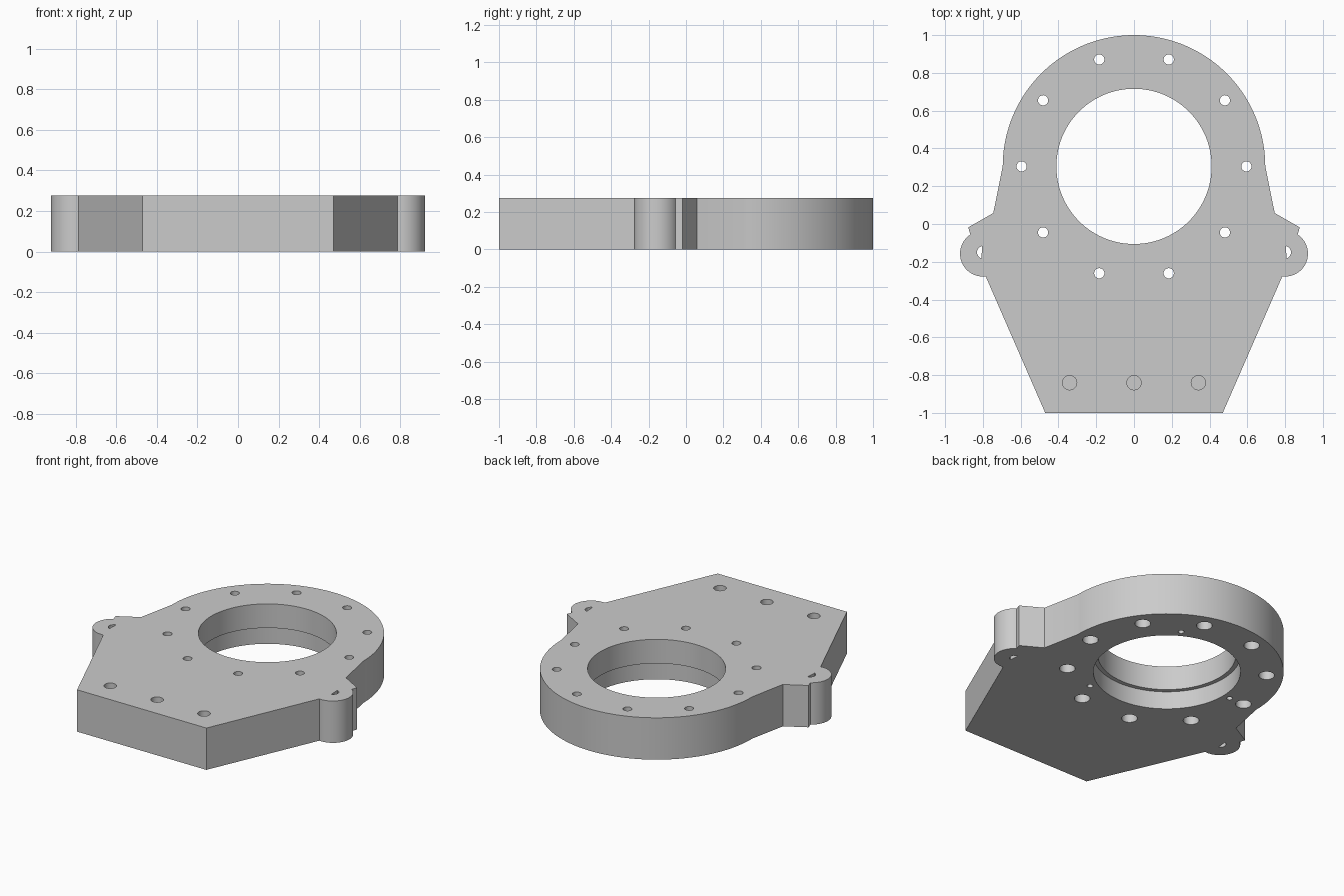
import bpy, bmesh
from math import sin, cos, radians

cube = bpy.data.objects.get("Cube")
if cube:
    bpy.data.objects.remove(cube, do_unlink=True)

H = 0.275            # plate thickness
CY = 0.305           # y of the bore centre
PAD = 0.05           # cutter overshoot past the faces

grey = bpy.data.materials.new("plain grey")
grey.use_nodes = True
grey.diffuse_color = (0.6, 0.6, 0.6, 1)
grey.node_tree.nodes["Principled BSDF"].inputs["Base Color"].default_value = (0.6, 0.6, 0.6, 1)


def arc(cx, cy, r, a0, a1, n):
    """Points along an arc, angles in degrees, both ends included."""
    angles = [radians(a0 + (a1 - a0) * i / n) for i in range(n + 1)]
    return [(cx + r * cos(a), cy + r * sin(a)) for a in angles]


def prism(bm, points, z0, z1):
    """Closed upright prism over a counter-clockwise outline."""
    low = [bm.verts.new((x, y, z0)) for x, y in points]
    top = [bm.verts.new((x, y, z1)) for x, y in points]
    bm.faces.new(low[::-1])
    bm.faces.new(top)
    n = len(points)
    for i in range(n):
        j = (i + 1) % n
        bm.faces.new((low[i], low[j], top[j], top[i]))


def drill(bm, x, y, steps, n=32):
    """Stepped round cutter; steps are (radius, z) from bottom to top."""
    rings = [[bm.verts.new((px, py, z)) for px, py in arc(x, y, r, 0, 360, n)[:-1]]
             for r, z in steps]
    bm.faces.new(rings[0][::-1])
    bm.faces.new(rings[-1])
    for a, b in zip(rings, rings[1:]):
        for i in range(n):
            j = (i + 1) % n
            bm.faces.new((a[i], a[j], b[j], b[i]))


def make_object(name, bm):
    mesh = bpy.data.meshes.new(name)
    bm.to_mesh(mesh)
    bm.free()
    mesh.materials.append(grey)
    obj = bpy.data.objects.new(name, mesh)
    bpy.context.collection.objects.link(obj)
    return obj


# Plate outline: left half from the front corner up, then mirrored
half = [(0.47, -1.0)]
half += arc(0.80, -0.157, 0.121, -97, 57, 28)            # round side lug
half += [(0.878, -0.018), (0.745, 0.058)]                # stepped shoulder
half += arc(0, CY, 0.695, 0, 90, 40)                     # rounded back end
outline = half + [(-x, y) for x, y in half[-2::-1]]
bm = bmesh.new()
prism(bm, outline, 0, H)
plate = make_object("mounting_plate", bm)

# Cutters
bm = bmesh.new()
# Main bore, wider at the underside
drill(bm, 0, CY, [(0.438, -PAD), (0.438, 0.117), (0.411, 0.117), (0.411, H + PAD)], 96)
# Ring of through holes, counterbored from below
for k in range(10):
    a = radians(36 * k)
    drill(bm, 0.595 * cos(a), CY + 0.595 * sin(a),
          [(0.047, -PAD), (0.047, 0.16), (0.027, 0.16), (0.027, H + PAD)])
# Small blind holes on the underside
for deg in (60, 180, 300):
    a = radians(deg)
    drill(bm, 0.487 * cos(a), CY + 0.487 * sin(a), [(0.018, -PAD), (0.018, 0.1)], 20)
# Blind holes along the front edge of the top
for x in (-0.341, 0, 0.341):
    drill(bm, x, -0.84, [(0.038, 0.12), (0.038, H + PAD)])
# Half-round slots in the lugs
slot = arc(0.797, -0.15, 0.034, -72, 78, 12)
prism(bm, slot, -PAD, H + PAD)
prism(bm, [(-x, y) for x, y in slot[::-1]], -PAD, H + PAD)
bmesh.ops.recalc_face_normals(bm, faces=bm.faces)
cutter = make_object("hole_cutter", bm)
cutter.hide_render = True

# Cut the holes and bake the result
mod = plate.modifiers.new("holes", 'BOOLEAN')
mod.operation = 'DIFFERENCE'
mod.solver = 'EXACT'
mod.object = cutter
bpy.ops.object.select_all(action='DESELECT')
plate.select_set(True)
bpy.context.view_layer.objects.active = plate
bpy.ops.object.modifier_apply(modifier=mod.name)
bpy.data.objects.remove(cutter, do_unlink=True)
bpy.ops.object.shade_smooth_by_angle(angle=radians(25))
